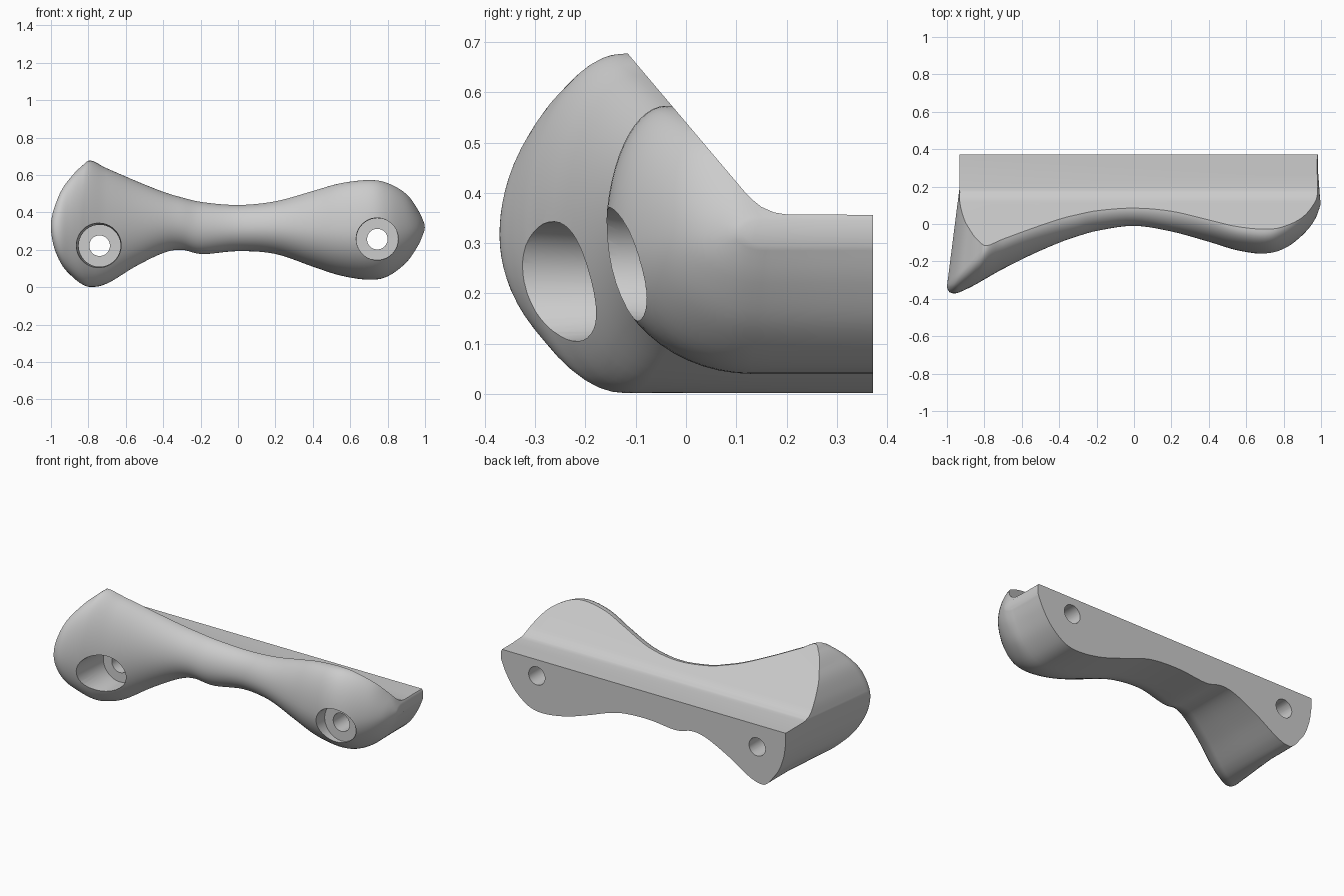
import bpy, bmesh, math

if "Cube" in bpy.data.objects:
    bpy.data.objects.remove(bpy.data.objects["Cube"])

# Stations along the grip: x, bottom z, top z, front y, bottom shoulder y, top shoulder y
STATIONS = [
    (-1.00, .29, .36, -.34, -.31, -.31), (-.985, .20, .43, -.365, -.28, -.29),
    (-.95, .11, .525, -.37, -.23, -.26), (-.90, .05, .60, -.35, -.18, -.21),
    (-.85, .015, .65, -.325, -.15, -.16), (-.80, .002, .677, -.295, -.12, -.12),
    (-.70, .02, .635, -.24, -.08, -.09), (-.55, .11, .57, -.165, -.02, -.03),
    (-.40, .183, .51, -.10, .04, .02), (-.30, .20, .48, -.065, .07, .05),
    (-.19, .177, .455, -.035, .09, .075), (0, .193, .44, -.01, .13, .09),
    (.20, .178, .46, -.04, .13, .08), (.40, .11, .515, -.095, .13, .03),
    (.55, .062, .556, -.14, .13, -.02), (.70, .04, .573, -.16, .13, -.04),
    (.80, .058, .557, -.135, .13, -.01), (.90, .13, .50, -.06, .14, .05),
    (.965, .22, .41, .02, .15, .11), (1.00, .295, .345, .11, .16, .15)]
BACK = .372


def catmull(pts, steps):
    out = []
    for i in range(len(pts) - 1):
        a, b, c, d = (pts[min(max(i + k, 0), len(pts) - 1)] for k in (-1, 0, 1, 2))
        for s in range(steps):
            t = s / steps
            out.append([.5 * (2 * q + (r - p) * t + (2 * p - 5 * q + 4 * r - u) * t * t
                              + (3 * q - p - 3 * r + u) * t ** 3)
                        for p, q, r, u in zip(a, b, c, d)])
    return out + [list(pts[-1])]


def section(x, lo, hi, front, ylo, yhi, n=14):
    # Closed yz loop: bottom back edge, rounded front, top back edge
    mid, half = (lo + hi) / 2, (hi - lo) / 2
    yz = [(BACK, lo), (.27, lo), (.17, lo)]
    for i in range(2 * n + 1):
        a = -math.pi / 2 + math.pi * i / (2 * n)
        sh = ylo if a < 0 else yhi
        yz.append((sh + (front - sh) * math.cos(a), mid + half * math.sin(a)))
    yz += [(.17, hi), (.27, hi), (BACK, hi)]
    pts = []
    for y, z in yz:
        # Ends narrow slightly towards the back
        left = min(max((-.72 - x) / .2, 0), 1) * .068 * min(max((y + .33) / .43, 0), 1)
        right = min(max((x - .8) / .2, 0), 1) * .015 * min(max((y - .1) / .1, 0), 1)
        pts.append((x + left - right, y, z))
    return pts


def make(name, bm):
    bmesh.ops.recalc_face_normals(bm, faces=bm.faces)
    me = bpy.data.meshes.new(name)
    bm.to_mesh(me)
    bm.free()
    ob = bpy.data.objects.new(name, me)
    bpy.context.collection.objects.link(ob)
    return ob


def loft(name, loops):
    bm = bmesh.new()
    rows = [[bm.verts.new(p) for p in lp] for lp in loops]
    for a, b in zip(rows, rows[1:]):
        for i in range(len(a)):
            j = (i + 1) % len(a)
            bm.faces.new((a[i], a[j], b[j], b[i]))
    bm.faces.new(rows[0])
    bm.faces.new(rows[-1][::-1])
    return make(name, bm)


def ring(x, y, z, r, n=40):
    return [(x + r * math.cos(math.tau * i / n), y, z + r * math.sin(math.tau * i / n))
            for i in range(n)]


# Main body
body = loft("grip_body", [section(*s) for s in catmull(STATIONS, 5)])

# Sloped shoulder and flat ledge cut along the upper back
slope = [(-.40, 1.013), (.115, .404), (.13, .388), (.15, .372), (.175, .361),
         (.20, .357), (.6, .355), (.6, 1.013)]
cutters = [loft("back_slope_cutter", [[(x, y, z) for y, z in slope] for x in (-1.3, 1.3)])]

# Stepped screw holes, slightly flared at the mouth
for side, x, z, floor, mouth in (("left", -.74, .222, -.08, .135),
                                 ("right", .745, .257, -.07, .14)):
    cutters.append(loft(side + "_hole_cutter", [
        ring(x, -.6, z, mouth), ring(x, -.3, z, (mouth + .112) / 2), ring(x, floor - .06, z, .112),
        ring(x, floor, z, .112), ring(x, floor + .0005, z, .055), ring(x, .6, z, .055)]))

for c in cutters:
    m = body.modifiers.new(c.name, 'BOOLEAN')
    m.operation, m.solver, m.object = 'DIFFERENCE', 'EXACT', c
    c.hide_render = True

# Bake the cuts, remove the cutters, shade smooth with crisp edges
bpy.context.view_layer.objects.active = body
body.select_set(True)
for c in cutters:
    bpy.ops.object.modifier_apply(modifier=c.name)
for c in cutters:
    bpy.data.objects.remove(c)
bpy.ops.object.shade_smooth_by_angle(angle=math.radians(30))
